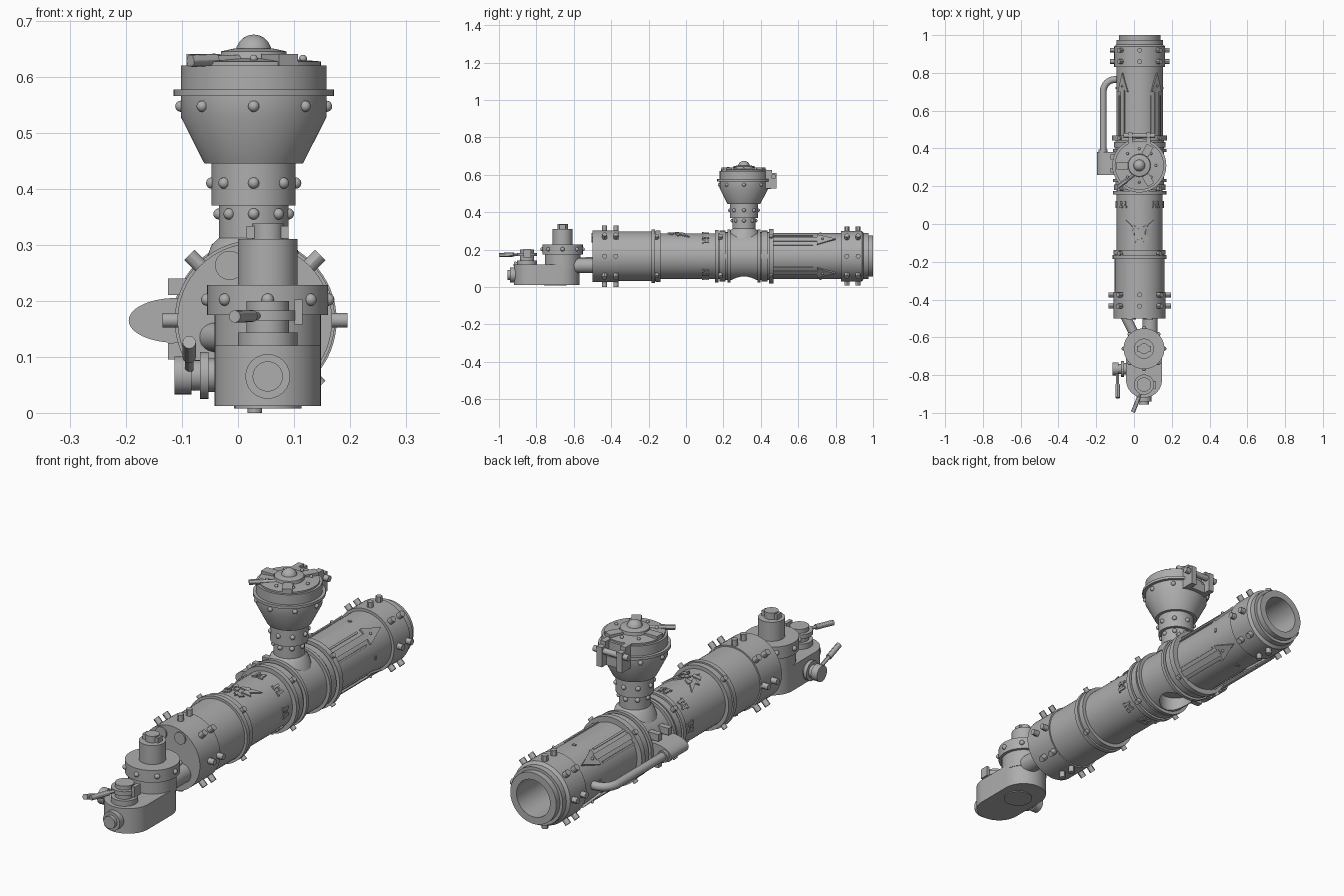
import bpy, bmesh, math
from mathutils import Vector, Matrix

cube = bpy.data.objects.get("Cube")
if cube:
    bpy.data.objects.remove(cube, do_unlink=True)

steel = bpy.data.materials.new("plain_steel_grey")
steel.use_nodes = True
grey = (0.42, 0.42, 0.42, 1)
steel.diffuse_color = grey
steel.node_tree.nodes["Principled BSDF"].inputs["Base Color"].default_value = grey
X, Y, Z = Vector((1, 0, 0)), Vector((0, 1, 0)), Vector((0, 0, 1))
parts = []


def finish(name, bm, matrix=Matrix()):
    bmesh.ops.recalc_face_normals(bm, faces=bm.faces)
    mesh = bpy.data.meshes.new(name)
    bm.to_mesh(mesh)
    bm.free()
    mesh.materials.append(steel)
    obj = bpy.data.objects.new(name, mesh)
    obj.matrix_world = matrix
    bpy.context.collection.objects.link(obj)
    parts.append(obj)
    return obj


def lathe(name, profile, base, axis=Z, sides=48):
    """Turn (radius, height) points around an axis, capping both ends."""
    bm = bmesh.new()
    rings = []
    for r, h in profile:
        rings.append([bm.verts.new((r * math.cos(k * math.tau / sides), r * math.sin(k * math.tau / sides), h))
                      for k in range(sides)])
    for low, high in zip(rings, rings[1:]):
        for k in range(sides):
            n = (k + 1) % sides
            bm.faces.new((low[k], low[n], high[n], high[k]))
    bm.faces.new(rings[0])
    bm.faces.new(rings[-1])
    turn = Vector(axis).to_track_quat('Z', 'Y').to_matrix().to_4x4()
    return finish(name, bm, Matrix.Translation(base) @ turn)


def rod(name, start, end, radius, sides=24):
    start, end = Vector(start), Vector(end)
    return lathe(name, [(radius, 0), (radius, (end - start).length)], start, end - start, sides)


def box(name, centre, size, turn=0):
    bm = bmesh.new()
    bmesh.ops.create_cube(bm, size=1)
    bmesh.ops.scale(bm, vec=size, verts=bm.verts)
    return finish(name, bm, Matrix.Translation(centre) @ Matrix.Rotation(turn, 4, 'Z'))


def rivet(name, centre, radius):
    bm = bmesh.new()
    bmesh.ops.create_uvsphere(bm, u_segments=16, v_segments=10, radius=radius)
    return finish(name, bm, Matrix.Translation(centre))


def prism(name, outline, low, high):
    """Extrude an xy outline between two heights."""
    bm = bmesh.new()
    rings = [[bm.verts.new((x, y, h)) for x, y in outline] for h in (low, high)]
    for k in range(len(outline)):
        n = (k + 1) % len(outline)
        bm.faces.new((rings[0][k], rings[0][n], rings[1][n], rings[1][k]))
    for ring in rings:
        bm.faces.new(ring)
    return finish(name, bm)


# Barrel frame: angle is measured from the top towards +x
AXIS = Vector((0.03, 0, 0.165))


def around(angle, r, y):
    return AXIS + Vector((r * math.sin(angle), y, r * math.cos(angle)))


def plate(name, outline, angle, radius, height=0.006):
    """Wrap a small raised outline of (arc, y) points on the barrel."""
    bm = bmesh.new()
    rings = [[bm.verts.new(around(angle + s / radius, r, y)) for s, y in outline]
             for r in (radius - 0.01, radius + height)]
    for k in range(len(outline)):
        n = (k + 1) % len(outline)
        bm.faces.new((rings[0][k], rings[0][n], rings[1][n], rings[1][k]))
    for ring in rings:
        bm.faces.new(ring)
    return finish(name, bm)


def bar(s, y, w, h):
    return [(s - w, y - h), (s + w, y - h), (s + w, y + h), (s - w, y + h)]


EIGHTHS = [k * math.pi / 4 for k in range(8)]

# Main barrel with open muzzle and drain hole below the hopper
barrel = lathe("main_barrel", [
    (0.138, -0.5), (0.138, -0.36), (0.132, -0.36), (0.132, -0.14), (0.122, -0.14), (0.122, 0.18),
    (0.128, 0.18), (0.128, 0.45), (0.123, 0.45), (0.123, 0.83), (0.135, 0.83), (0.135, 0.94),
    (0.123, 0.95), (0.123, 0.975), (0.11, 0.975), (0.11, 1), (0.08, 1), (0.08, 0.7)], AXIS, Y, 64)
# the lathe frame keeps its axis along y
cutter = rod("drain_cutter", (0.03, 0.31, -0.05), (0.03, 0.31, 0.1), 0.068, 48)
cutter.hide_render = True
bpy.context.view_layer.objects.active = barrel
cut = barrel.modifiers.new("drain", 'BOOLEAN')
cut.object, cut.operation, cut.solver = cutter, 'DIFFERENCE', 'EXACT'
bpy.ops.object.modifier_apply(modifier=cut.name)
parts.remove(cutter)
bpy.data.objects.remove(cutter, do_unlink=True)

for y, width, r in [(-0.175, 0.02, 0.143), (-0.15, 0.025, 0.138), (0.165, 0.02, 0.141), (0.195, 0.03, 0.136),
                    (0.23, 0.015, 0.142), (0.39, 0.015, 0.142), (0.42, 0.03, 0.136), (0.455, 0.025, 0.146)]:
    rod("barrel_ring", AXIS + Y * (y - width / 2), AXIS + Y * (y + width / 2), r, 64)

for a in EIGHTHS:
    for y in (-0.435, -0.375, 0.86, 0.92):
        rod("collar_bolt", around(a, 0.12, y), around(a, 0.165 if y < 0 else 0.158, y), 0.013, 12)
    # Tick marks on the middle section
    for s in (-0.014, 0.014):
        plate("tick_bar", bar(s, 0.105, 0.005, 0.018), a, 0.122)
        plate("tick_foot", bar(s, 0.09, 0.01, 0.004), a, 0.122)
    plate("tick_link", bar(0, 0.112, 0.012, 0.004), a, 0.122)
for a in EIGHTHS[1::2]:
    for y in (-0.155, 0.185, 0.455):
        rod("ring_lug", around(a, 0.13, y), around(a, 0.156, y), 0.011, 12)
    # Raised arrows on the rear section
    plate("arrow_head", [(-0.035, 0.7), (0.035, 0.7), (0, 0.8)], a, 0.123, 0.01)
    plate("arrow_shaft", bar(0, 0.58, 0.013, 0.13), a, 0.123, 0.008)
    for s in (-0.032, 0.032):
        plate("arrow_rib", bar(s, 0.57, 0.004, 0.11), a, 0.123, 0.004)
    rivet("arrow_rivet", around(a, 0.132, 0.73), 0.006)
for a in EIGHTHS[::2]:
    plate("small_dot", bar(0, 0.72, 0.008, 0.005), a, 0.123, 0.004)

# Horned mask emblem on top
for side in (-1, 1):
    for name, shape in [
        ("mask_horn", [(0.03, -0.03), (0.05, -0.035), (0.075, 0.02), (0.045, -0.005)]),
        ("mask_brow", [(0.003, -0.035), (0.04, -0.03), (0.035, -0.005), (0.01, -0.02)]),
        ("mask_cheek", [(0.028, -0.06), (0.065, -0.045), (0.045, -0.03), (0.03, -0.035)]),
        ("mask_jaw", [(0.01, -0.085), (0.04, -0.09), (0.05, -0.07), (0.012, -0.065)]),
        ("mask_nose", [(0, -0.062), (0.012, -0.06), (0.007, -0.04), (0, -0.037)]),
        ("mask_fang", [(0.018, -0.083), (0.028, -0.083), (0.023, -0.1)])]:
        plate(name, [(side * s, y) for s, y in shape], 0, 0.122)

# Front face pads and feed pipes to the valve
for a in (-0.43, 0.43):
    rod("front_pad", around(a, 0.108, -0.506), around(a, 0.108, -0.49), 0.026)
rod("feed_pipe", (0.085, -0.62, 0.115), (0.085, -0.49, 0.115), 0.04, 32)
rod("slanted_pipe", (0.02, -0.62, 0.13), (-0.045, -0.49, 0.135), 0.026)

# Hopper on the barrel
hopper = Vector((0.028, 0.31, 0))
lathe("hopper", [(0.09, 0.26), (0.075, 0.3), (0.062, 0.312), (0.062, 0.37), (0.075, 0.37), (0.075, 0.445),
                 (0.088, 0.445), (0.13, 0.528), (0.13, 0.565), (0.143, 0.565), (0.143, 0.577),
                 (0.13, 0.577), (0.13, 0.62), (0.12, 0.62), (0.12, 0.627), (0.06, 0.632),
                 (0.058, 0.645), (0.035, 0.65)], hopper, Z, 64)
rivet("lid_dome", hopper + Z * 0.643, 0.032)
for a in EIGHTHS:
    out = Vector((math.sin(a), math.cos(a), 0))
    for r, z in ((0.062, 0.355), (0.075, 0.41), (0.13, 0.547)):
        rivet("hopper_rivet", hopper + out * r + Z * z, 0.01)
    rivet("lid_rivet", hopper + out * 0.088 + Z * 0.632, 0.007)
# Lid clamps, lever and hinge
for a in (0.5, 2.6, 4.7):
    spot = hopper + Vector((math.sin(a), math.cos(a), 0)) * 0.09
    box("lid_clamp", spot + Z * 0.63, (0.04, 0.06, 0.02), -a)
rod("lid_lever", (0, 0.26, 0.631), (-0.085, 0.195, 0.628), 0.008, 12)
rod("lid_lever_grip", (-0.04, 0.23, 0.63), (-0.085, 0.195, 0.628), 0.011, 12)
rod("hinge_pin", (-0.055, 0.468, 0.59), (0.11, 0.468, 0.59), 0.013, 16)
for x in (-0.02, 0.075):
    box("hinge_arm", (x, 0.45, 0.568), (0.025, 0.07, 0.085))
    box("hinge_strap", (x, 0.42, 0.618), (0.025, 0.08, 0.018))
box("hinge_plate", (0.028, 0.44, 0.545), (0.07, 0.03, 0.04))

# Side pod with return pipe
pod = lathe("side_pod", [(1, 0.26), (1, 0.38)], (-0.11, 0, 0.165), Y, 48)
pod.data.transform(Matrix.Diagonal((0.085, 0.04, 1, 1)))
box("pod_saddle", (-0.095, 0.32, 0.165), (0.06, 0.12, 0.075))
for z in (0.11, 0.225):
    for y in (0.285, 0.355):
        box("pod_bolt", (-0.1, y, z), (0.05, 0.025, 0.03))
curve = bpy.data.curves.new("return_pipe", 'CURVE')
curve.dimensions, curve.bevel_depth, curve.bevel_resolution = '3D', 0.018, 4
curve.use_fill_caps = True
bend = [(-0.1 - 0.063 * math.cos(t), 0.7 + 0.065 * math.sin(t)) for t in [k * math.pi / 16 for k in range(9)]]
path = [(-0.163, 0.37)] + bend + [(-0.06, 0.765)]
line = curve.splines.new('POLY')
line.points.add(len(path) - 1)
for point, (x, y) in zip(line.points, path):
    point.co = (x, y, 0.165, 1)
curve.materials.append(steel)
pipe = bpy.data.objects.new("return_pipe", curve)
bpy.context.collection.objects.link(pipe)
line.use_smooth = True
rod("pipe_socket", (-0.163, 0.375, 0.165), (-0.163, 0.395, 0.165), 0.024)

# Valve block with rounded ends
cx, back, front, wide = 0.053, -0.665, -0.825, 0.095
ends = [(cx + wide * math.cos(t), (back if k < 24 else front) + wide * math.sin(t))
        for k in range(48) for t in [math.pi * (k if k < 24 else k - 1) / 23]]
prism("valve_block", ends, 0.012, 0.12)
lathe("valve_tower", [(0.095, 0.1), (0.095, 0.175), (0.108, 0.175), (0.108, 0.228), (0.053, 0.228),
                      (0.053, 0.31), (0.028, 0.31), (0.028, 0.338)], (cx, -0.66, 0))
box("tower_cap", (cx, -0.66, 0.322), (0.075, 0.03, 0.022))
for a in EIGHTHS:
    rivet("tower_rivet", (cx + 0.108 * math.sin(a), -0.66 + 0.108 * math.cos(a), 0.202), 0.011)
rod("block_foot_rim", (cx, -0.7, 0.008), (cx, -0.7, 0.02), 0.06)
rod("front_boss", (cx, -0.89, 0.065), (cx, -0.94, 0.065), 0.04)
rod("front_boss_cap", (cx, -0.93, 0.065), (cx, -0.955, 0.065), 0.027)

# Top tap with lever
lathe("top_tap", [(0.053, 0.11), (0.053, 0.143), (0.038, 0.143), (0.038, 0.165), (0.053, 0.165),
                  (0.053, 0.183), (0.038, 0.183), (0.038, 0.2)], (cx, -0.85, 0))
box("tap_stop", (cx + 0.055, -0.85, 0.18), (0.015, 0.04, 0.045))
rod("tap_lever", (cx, -0.85, 0.174), (0, -0.985, 0.172), 0.007, 12)
rod("tap_lever_grip", (0.025, -0.92, 0.173), (-0.006, -0.996, 0.172), 0.011, 12)

# Side tap with raised lever
lathe("side_tap", [(0.03, 0), (0.03, 0.035), (0.042, 0.035), (0.042, 0.05), (0.027, 0.05),
                   (0.027, 0.065), (0.034, 0.065), (0.034, 0.095)], (-0.018, -0.767, 0.067), -X, 32)
rod("side_lever", (-0.087, -0.78, 0.075), (-0.087, -0.905, 0.12), 0.008, 12)
rod("side_lever_grip", (-0.087, -0.85, 0.1), (-0.087, -0.92, 0.126), 0.012, 12)

# Smooth round parts, keeping edges sharp
bpy.ops.object.select_all(action='DESELECT')
for obj in parts:
    obj.select_set(True)
bpy.context.view_layer.objects.active = barrel
bpy.ops.object.shade_smooth_by_angle(angle=math.radians(30))
